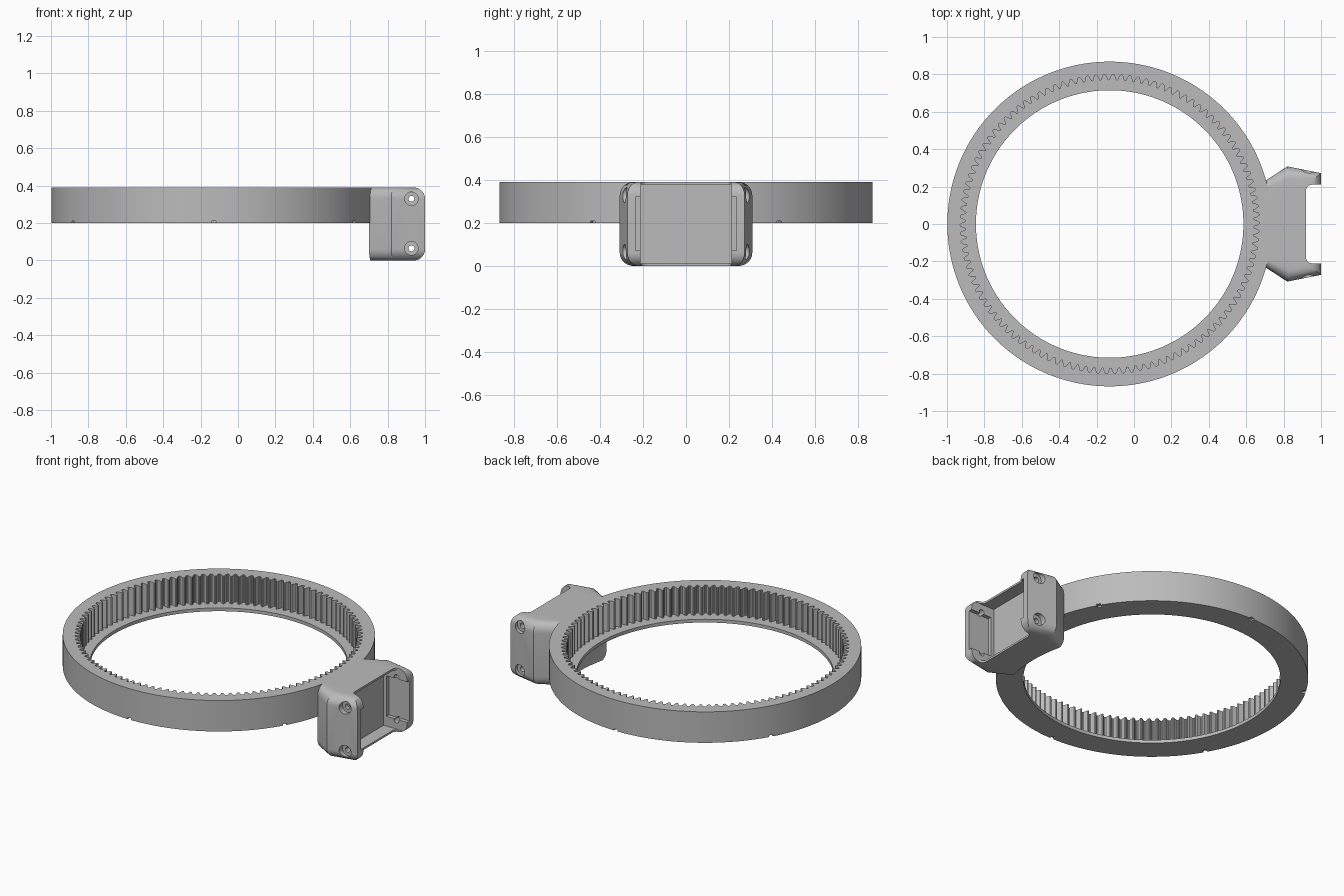
import bpy
import bmesh
from math import cos, sin, pi, radians
from mathutils import Matrix, Vector

cube = bpy.data.objects.get("Cube")
if cube:
    bpy.data.objects.remove(cube, do_unlink=True)

CX = -0.13                 # ring axis
RING_LOW, TOP = 0.2, 0.39  # ring height range
TEETH = 110

grey = bpy.data.materials.new("plain_grey")
grey.use_nodes = True
grey.diffuse_color = (0.5, 0.5, 0.5, 1)
grey.node_tree.nodes["Principled BSDF"].inputs["Base Color"].default_value = (0.5, 0.5, 0.5, 1)


def make_object(name, bm):
    bmesh.ops.recalc_face_normals(bm, faces=bm.faces)
    mesh = bpy.data.meshes.new(name)
    bm.to_mesh(mesh)
    bm.free()
    mesh.materials.append(grey)
    obj = bpy.data.objects.new(name, mesh)
    bpy.context.collection.objects.link(obj)
    return obj


def activate(obj):
    bpy.ops.object.select_all(action="DESELECT")
    obj.select_set(True)
    bpy.context.view_layer.objects.active = obj


def cut(target, cutter):
    mod = target.modifiers.new("cut", "BOOLEAN")
    mod.operation = "DIFFERENCE"
    mod.solver = "EXACT"
    mod.object = cutter
    activate(target)
    bpy.ops.object.modifier_apply(modifier=mod.name)
    bpy.data.objects.remove(cutter, do_unlink=True)


def box(low, high, turn=0, fillet=0):
    """Box cutter between two corners, optionally turned about the ring axis."""
    low, high = Vector(low), Vector(high)
    bm = bmesh.new()
    bmesh.ops.create_cube(bm, size=1)
    for v in bm.verts:
        v.co = (low + high) / 2 + v.co * (high - low)
    if fillet:
        upright = [e for e in bm.edges
                   if abs(e.verts[0].co.z - e.verts[1].co.z) > 0.1 and e.verts[0].co.x < high.x - 0.01]
        bmesh.ops.bevel(bm, geom=upright, offset=fillet, segments=5, profile=0.5, affect="EDGES")
    bmesh.ops.rotate(bm, verts=bm.verts, cent=(CX, 0, 0), matrix=Matrix.Rotation(turn, 3, "Z"))
    return make_object("cutter", bm)


def rod(x, z, y0, y1, radius):
    """Cylinder cutter along y."""
    bm = bmesh.new()
    place = Matrix.Translation((x, (y0 + y1) / 2, z)) @ Matrix.Rotation(pi / 2, 4, "X")
    bmesh.ops.create_cone(bm, cap_ends=True, segments=28, radius1=radius, radius2=radius,
                          depth=abs(y1 - y0), matrix=place)
    return make_object("cutter", bm)


# Gear ring: matching loops around the axis, bridged into one closed band
tooth = [0.798, 0.8, 0.798, 0.786, 0.771, 0.768, 0.771, 0.786]
steps = TEETH * len(tooth)


def loop(bm, radius_at, z):
    verts = []
    for i in range(steps):
        a, r = 2 * pi * i / steps, radius_at(i)
        verts.append(bm.verts.new((CX + r * cos(a), r * sin(a), z)))
    return verts


def outer(i):
    return 0.868


def inner(i):
    return 0.715


def toothed(i):
    return tooth[i % len(tooth)]


bm = bmesh.new()
ledge = RING_LOW + 0.02
section = [(outer, RING_LOW), (outer, TOP), (toothed, TOP),
           (toothed, ledge), (inner, ledge), (inner, RING_LOW)]
loops = [loop(bm, radius, z) for radius, z in section]
for a, b in zip(loops, loops[1:] + loops[:1]):
    for i in range(steps):
        j = (i + 1) % steps
        bm.faces.new((a[i], a[j], b[j], b[i]))
gear_ring = make_object("gear_ring", bm)

# Small notches in the lower rim
for k in range(6):
    cut(gear_ring, box((CX + 0.845, -0.012, RING_LOW - 0.02),
                       (CX + 0.9, 0.012, RING_LOW + 0.01), radians(30 + 60 * k)))

# Bracket: outline with a back that follows the ring, rounded on its outer edges
outline = []
for i in range(13):
    a = radians(15.5 - 31 * i / 12)
    outline.append((CX + 0.862 * cos(a), 0.862 * sin(a)))
outline += [(0.82, -0.308), (1.0, -0.272), (1.0, 0.272), (0.82, 0.308)]
bm = bmesh.new()
base = bm.faces.new([bm.verts.new((x, y, 0)) for x, y in outline])
top = bmesh.ops.extrude_face_region(bm, geom=[base])["geom"]
bmesh.ops.translate(bm, verts=[g for g in top if isinstance(g, bmesh.types.BMVert)], vec=(0, 0, TOP))
rims = []
for e in bm.edges:
    p, q = (v.co for v in e.verts)
    if abs(p.z - q.z) < 0.01 and (p.x + q.x) / 2 > 0.75:
        rims.append(e)
bmesh.ops.bevel(bm, geom=rims, offset=0.06, segments=7, profile=0.5, affect="EDGES")
bracket = make_object("bracket", bm)

# Channel between the ears, then the deeper pocket behind it
cut(bracket, box((0.92, -0.21, -0.1), (1.1, 0.21, 0.5), fillet=0.03))
cut(bracket, box((0.84, -0.212, 0.012), (1.1, 0.212, TOP - 0.012)))

for side in (-1, 1):
    # Recess on the inside of each ear
    y0, y1 = sorted((side * 0.15, side * 0.235))
    cut(bracket, box((0.86, y0, 0.072), (1.1, y1, 0.32)))
    # Counterbored screw holes
    for z in (0.065, 0.33):
        cut(bracket, rod(0.927, z, side * 0.26, side * 0.4, 0.036))
        cut(bracket, rod(0.927, z, side * 0.15, side * 0.3, 0.016))

for obj in (gear_ring, bracket):
    activate(obj)
    bpy.ops.object.shade_smooth_by_angle(angle=radians(30))
